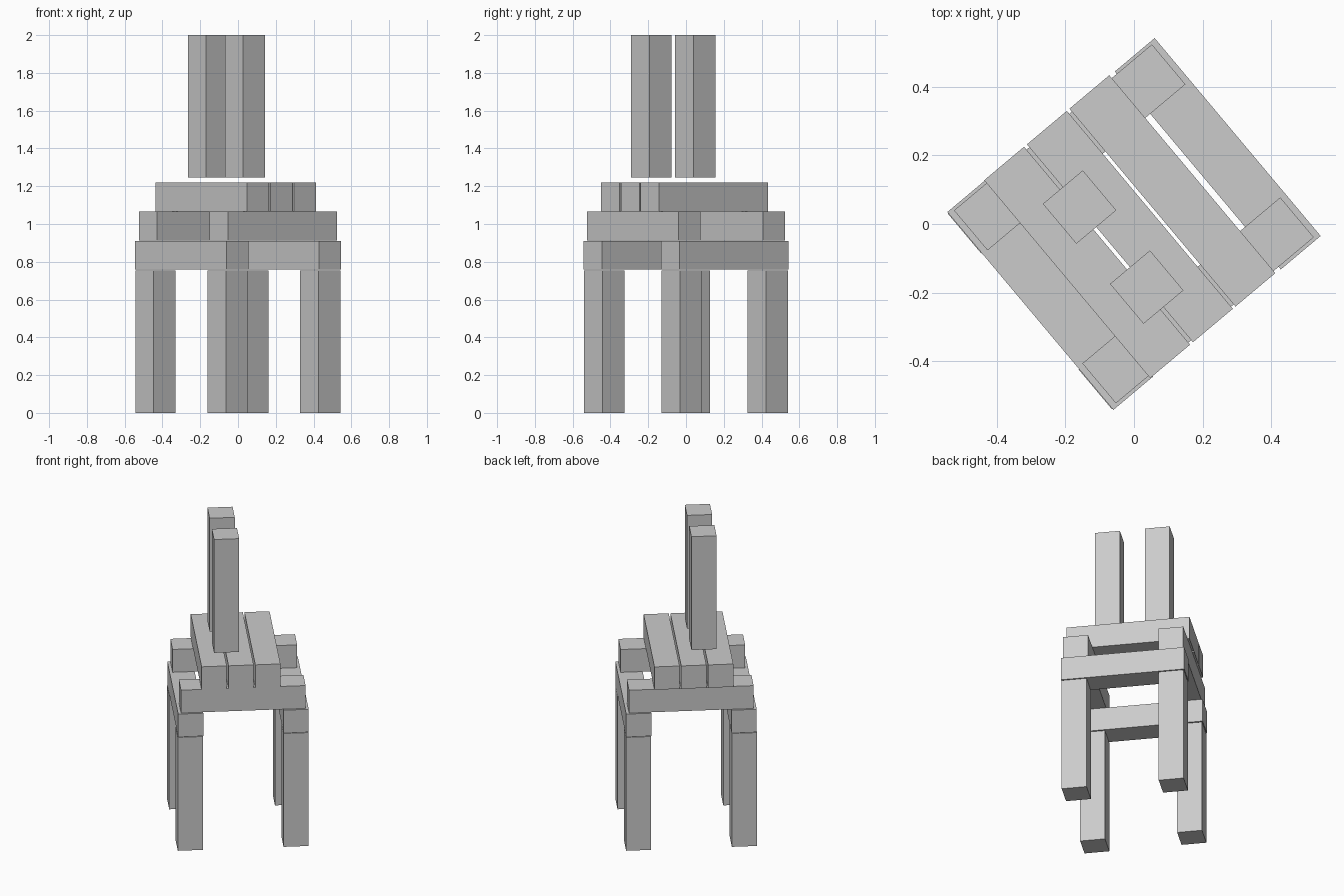
import bpy
import math
from mathutils import Matrix

if "Cube" in bpy.data.objects:
    bpy.data.objects.remove(bpy.data.objects["Cube"])

W = 0.152   # square block thickness
L = 0.754   # block length
TURN = Matrix.Rotation(math.radians(40), 4, 'Z')


def block(name, centre, axis):
    """One square-section wooden block, long along the given axis (0, 1 or 2)."""
    size = [W, W, W]
    size[axis] = L
    bpy.ops.mesh.primitive_cube_add(size=1)
    ob = bpy.context.object
    ob.name = ob.data.name = name
    ob.data.transform(TURN @ Matrix.Translation(centre) @ Matrix.Diagonal((*size, 1)))
    return ob


# four upright legs
for i, u in enumerate((-0.321, 0.319)):
    for j, v in enumerate((-0.297, 0.297)):
        block(f"leg_{i * 2 + j + 1}", (u, v, L / 2), 2)

# side rails resting on the legs
for i, u in enumerate((-0.319, 0.319)):
    block(f"side_rail_{i + 1}", (u, 0, 0.835), 1)

# cross rails resting on the side rails
for i, v in enumerate((-0.291, 0.292)):
    block(f"cross_rail_{i + 1}", (0, v, 0.989), 0)

# three seat slats
for i, u in enumerate((-0.177, -0.014, 0.148)):
    block(f"seat_slat_{i + 1}", (u, 0.002, 1.143), 1)

# two back posts floating just above the seat
for i, v in enumerate((-0.165, 0.14)):
    block(f"back_post_{i + 1}", (-0.09, v, 2.0 - L / 2), 2)
